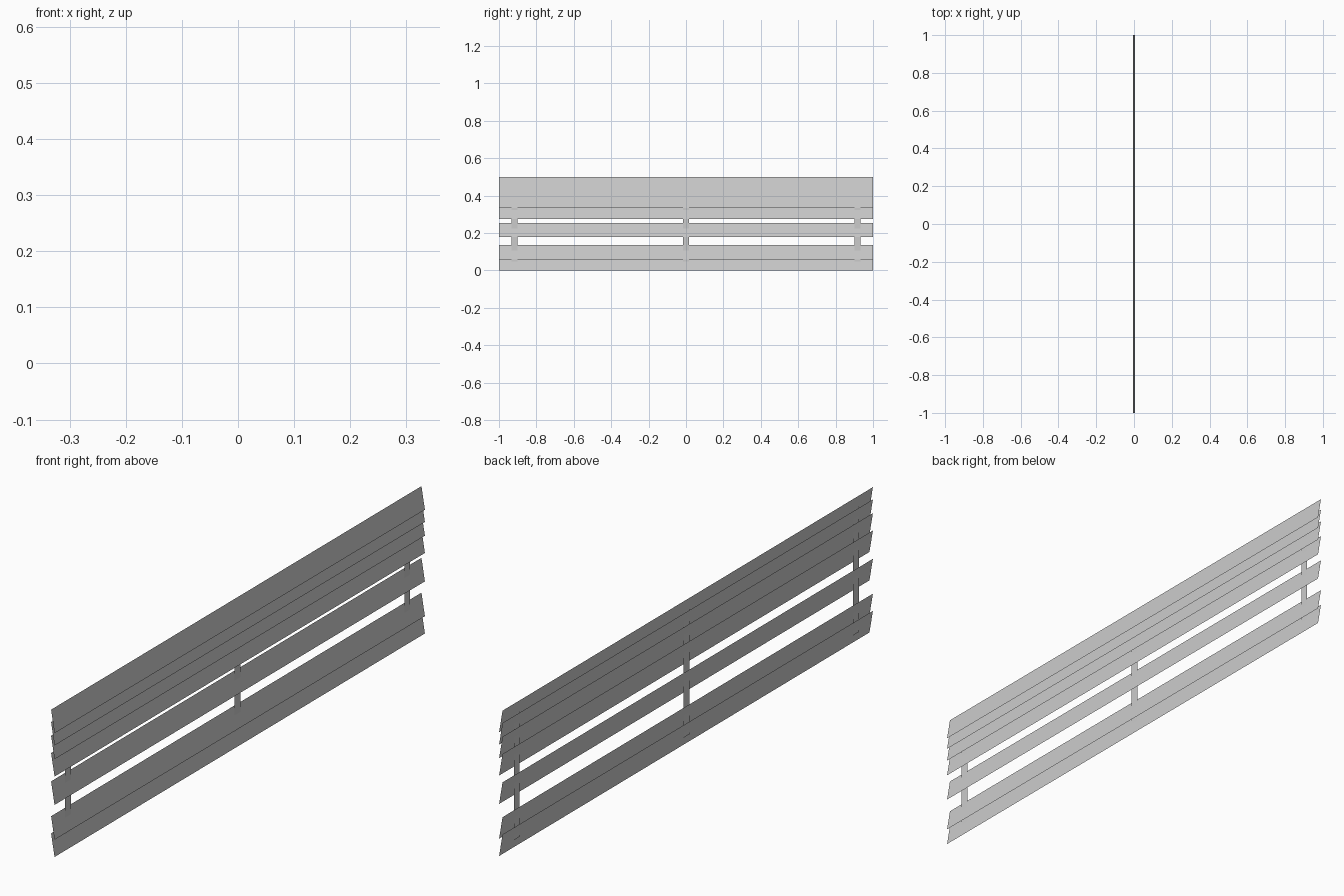
import bpy

if "Cube" in bpy.data.objects:
    bpy.data.objects.remove(bpy.data.objects["Cube"])


def plane(name, corners):
    mesh = bpy.data.meshes.new(name)
    mesh.from_pydata(corners, [], [(0, 1, 2, 3)])
    obj = bpy.data.objects.new(name, mesh)
    bpy.context.collection.objects.link(obj)
    return obj


HALF_LENGTH = 1.0
SLAT_HEIGHT = 0.077
TILT = 0.0065      # half the depth of a tilted slat

# Thin tilted slats, lower edge leaning towards +x, bunched towards the top
for i, z in enumerate([0.0, 0.059, 0.178, 0.275, 0.334, 0.381, 0.423], 1):
    top = z + SLAT_HEIGHT
    plane(f"slat_{i}", [(TILT, -HALF_LENGTH, z), (TILT, HALF_LENGTH, z),
                        (-TILT, HALF_LENGTH, top), (-TILT, -HALF_LENGTH, top)])

# Three vertical ribbons holding the slats
RIBBON_X = -0.0015
for i, y in enumerate([-0.916, 0.0, 0.916], 1):
    y0, y1 = y - 0.016, y + 0.016
    plane(f"ribbon_{i}", [(RIBBON_X, y0, 0.03), (RIBBON_X, y1, 0.03),
                          (RIBBON_X, y1, 0.46), (RIBBON_X, y0, 0.46)])
